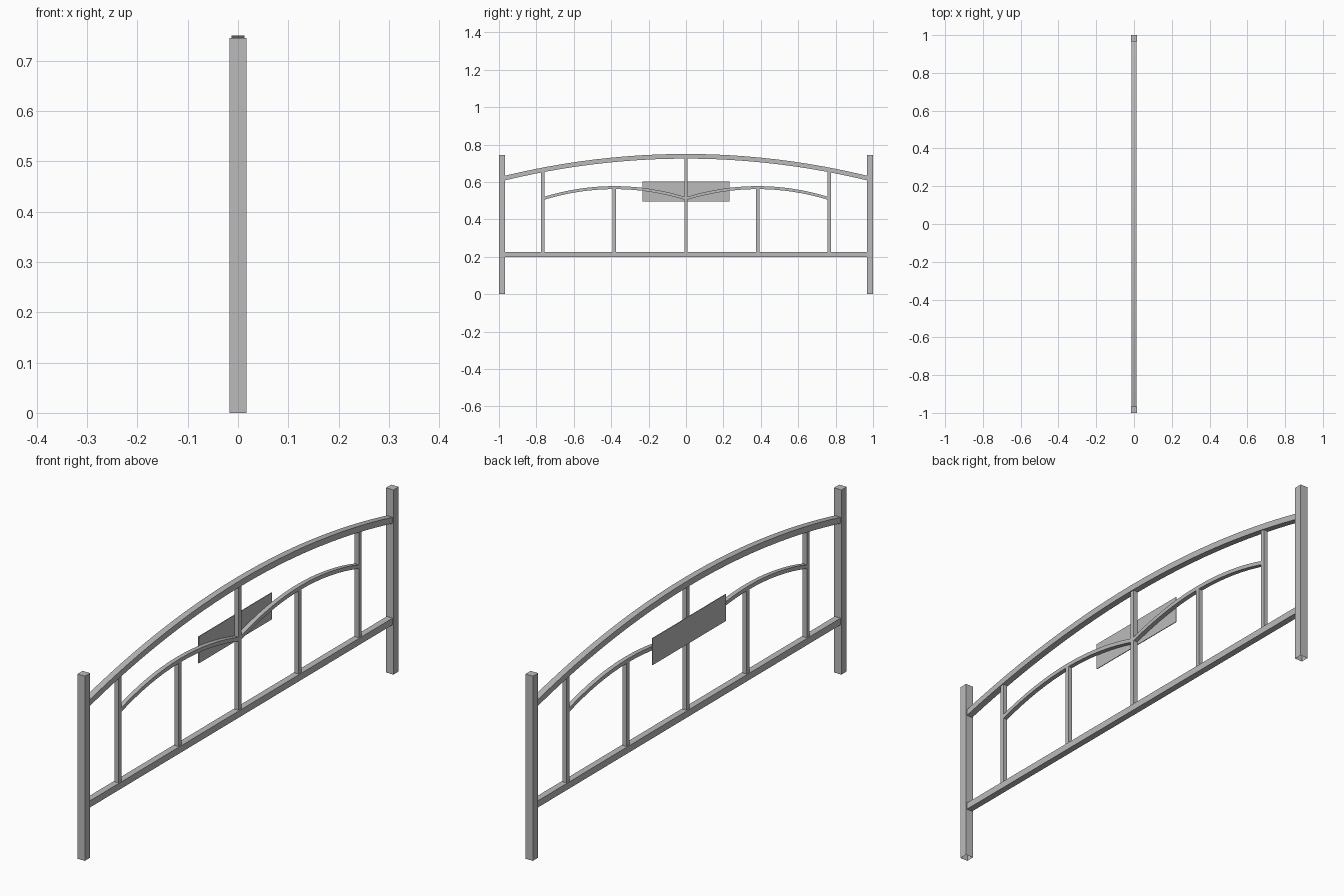
import bpy, bmesh

cube = bpy.data.objects.get("Cube")
if cube:
    bpy.data.objects.remove(cube, do_unlink=True)

# Single painted-metal grey
grey = bpy.data.materials.new("grey_metal")
grey.use_nodes = True
colour = (0.5, 0.5, 0.5, 1)
grey.diffuse_color = colour
grey.node_tree.nodes["Principled BSDF"].inputs["Base Color"].default_value = colour


def finish(name, bm):
    bmesh.ops.recalc_face_normals(bm, faces=bm.faces)
    mesh = bpy.data.meshes.new(name)
    bm.to_mesh(mesh)
    bm.free()
    mesh.materials.append(grey)
    obj = bpy.data.objects.new(name, mesh)
    bpy.context.collection.objects.link(obj)
    return obj


def box(name, x, y, z, open_bottom=False):
    """Box spanning the (low, high) pairs x, y and z."""
    bm = bmesh.new()
    bmesh.ops.create_cube(bm, size=1)
    for v in bm.verts:
        v.co = [r[0] if c < 0 else r[1] for c, r in zip(v.co, (x, y, z))]
    if open_bottom:
        bm.normal_update()
        low = [f for f in bm.faces if f.normal.z < -0.9]
        bmesh.ops.delete(bm, geom=low, context='FACES_ONLY')
    return finish(name, bm)


def arch(name, middle, half_span, peak, rise, half_x, thick, steps):
    """Bowed bar along y; peak is the height of its top edge."""
    bm = bmesh.new()
    rings = []
    for i in range(steps + 1):
        t = 2 * i / steps - 1
        y, top = middle + t * half_span, peak - rise * t * t
        rings.append([bm.verts.new((sx * half_x, y, top - d))
                      for sx, d in ((-1, 0), (1, 0), (1, thick), (-1, thick))])
    for a, b in zip(rings, rings[1:]):
        for k in range(4):
            n = (k + 1) % 4
            bm.faces.new((a[k], a[n], b[n], b[k]))
    bm.faces.new(rings[0])
    bm.faces.new(rings[-1])
    return finish(name, bm)


POST, RAIL, BAR = 0.0167, 0.013, 0.009
GAP = 0.383        # spacing of the upright bars
INNER = 0.967      # inner face of the posts
PEAK, RISE = 0.75, 0.116

# End posts and inner arches, one pair per side
for side, s in (("front", -1), ("back", 1)):
    ys = sorted((s * INNER, s))
    box(side + "_post", (-POST, POST), ys, (0, 0.745), True)
    arch(side + "_inner_arch", s * GAP, GAP, 0.578, 0.059, BAR, 0.016, 16)

# Main rails
box("bottom_rail", (-RAIL, RAIL), (-INNER, INNER), (0.2, 0.227))
arch("top_arch", 0, INNER, PEAK, RISE, RAIL, 0.025, 24)

# Upright bars: alternate ones stop at the inner arches
for i in range(-2, 3):
    y = i * GAP
    top = 0.565 if i % 2 else PEAK - 0.02 - RISE * (y / INNER) ** 2
    box(f"upright_bar_{i + 3}", (-BAR, BAR), (y - BAR, y + BAR), (0.222, top))

# Flat plate fixed to one face of the bars
box("name_plate", (-0.0145, -0.0115), (-0.233, 0.233), (0.496, 0.604))
